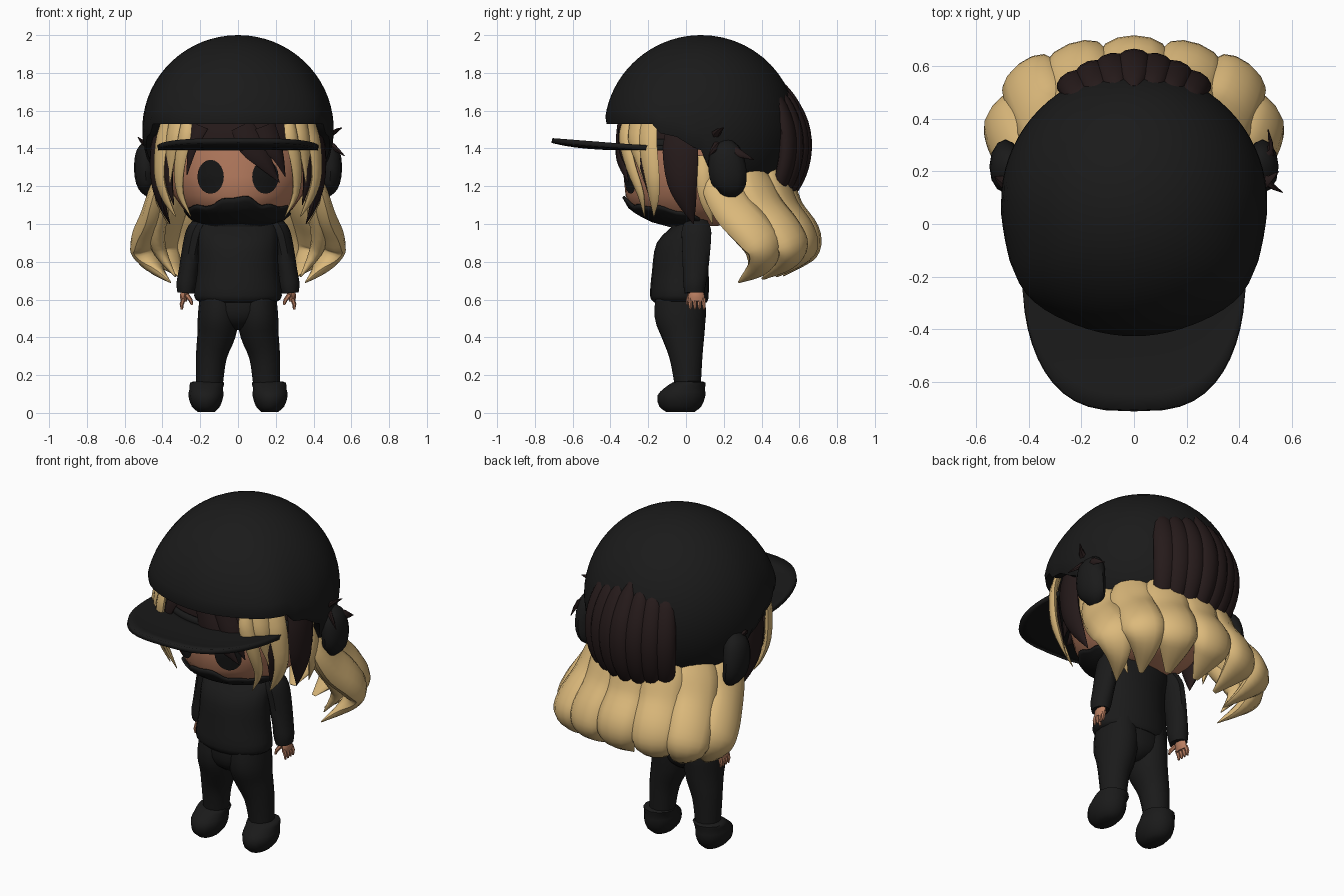
import bpy, bmesh, math
from mathutils import Vector

if "Cube" in bpy.data.objects:
    bpy.data.objects.remove(bpy.data.objects["Cube"])


def material(name, rgb):
    m = bpy.data.materials.new(name)
    m.diffuse_color = (*rgb, 1)
    m.use_nodes = True
    m.node_tree.nodes["Principled BSDF"].inputs["Base Color"].default_value = m.diffuse_color
    return m


BLACK = material("black_cloth", (0.0105, 0.0105, 0.0105))
BROWN = material("dark_brown_hair", (0.019, 0.0105, 0.0105))
BLONDE = material("blonde_hair", (0.72, 0.49, 0.2))
SKIN = material("skin", (0.49, 0.21, 0.12))
EYE = material("eye_black", (0.008, 0.008, 0.008))


def interp(table, t):
    """Piecewise linear lookup in rows of (key, values...)."""
    if t <= table[0][0]:
        return table[0][1:]
    for a, b in zip(table, table[1:]):
        if t <= b[0]:
            k = (t - a[0]) / (b[0] - a[0])
            return tuple(p + (q - p) * k for p, q in zip(a[1:], b[1:]))
    return table[-1][1:]


def finish(name, bm, mat, angle=45):
    bmesh.ops.recalc_face_normals(bm, faces=bm.faces)
    me = bpy.data.meshes.new(name)
    bm.to_mesh(me)
    bm.free()
    me.materials.append(mat)
    ob = bpy.data.objects.new(name, me)
    bpy.context.collection.objects.link(ob)
    bpy.ops.object.select_all(action='DESELECT')
    ob.select_set(True)
    bpy.context.view_layer.objects.active = ob
    bpy.ops.object.shade_smooth_by_angle(angle=math.radians(angle))
    return ob


def spline(rows, steps):
    """Catmull-Rom resample of equal-length tuples."""
    r = [Vector(p) for p in rows]
    r = [2 * r[0] - r[1]] + r + [2 * r[-1] - r[-2]]
    out = []
    for i in range(1, len(r) - 2):
        a, b, c, d = r[i - 1:i + 3]
        for j in range(steps):
            t = j / steps
            out.append(0.5 * (2 * b + (c - a) * t + (2 * a - 5 * b + 4 * c - d) * t * t
                              + (3 * b - a - 3 * c + d) * t ** 3))
    return out + [r[-2]]


def tube(name, rows, mat, sides=10, steps=3, out=None, flat=False):
    """Sweep an ellipse along rows of (x, y, z, half_width, half_thickness)."""
    rows = spline(rows, steps) if steps > 1 else [Vector(r) for r in rows]
    pts = [Vector(r[:3]) for r in rows]
    bm = bmesh.new()
    rings = []
    for i, p in enumerate(pts):
        t = Vector((0, 0, -1)) if flat else pts[min(i + 1, len(pts) - 1)] - pts[max(i - 1, 0)]
        o = Vector(out) if out else Vector((p.x, p.y - 0.05, 0))
        side = t.cross(o).normalized()
        n = side.cross(t).normalized()
        w, th = max(rows[i][3], 0.002), max(rows[i][4], 0.002)
        rings.append([bm.verts.new(p + side * w * math.cos(k * math.tau / sides)
                                   + n * th * math.sin(k * math.tau / sides)) for k in range(sides)])
    for a, b in zip(rings, rings[1:]):
        for k in range(sides):
            bm.faces.new((a[k], a[(k + 1) % sides], b[(k + 1) % sides], b[k]))
    bm.faces.new(rings[0])
    bm.faces.new(rings[-1])
    return finish(name, bm, mat)


def sheet(name, f, nu, nv, mat, thick=0.0):
    """Grid surface f(u, v) with u, v in 0..1."""
    bm = bmesh.new()
    g = [[bm.verts.new(f(i / nu, j / nv)) for j in range(nv + 1)] for i in range(nu + 1)]
    for i in range(nu):
        for j in range(nv):
            bm.faces.new((g[i][j], g[i + 1][j], g[i + 1][j + 1], g[i][j + 1]))
    bmesh.ops.remove_doubles(bm, verts=bm.verts, dist=0.0005)
    ob = finish(name, bm, mat)
    if thick:
        mod = ob.modifiers.new("thickness", 'SOLIDIFY')
        mod.thickness = thick
        mod.offset = 0
    return ob


def limb(name, rows, mat, **kw):
    """Mirrored pair of limb tubes."""
    for s, tag in ((1, "left"), (-1, "right")):
        tube(f"{tag}_{name}", [(s * r[0], *r[1:]) for r in rows], mat, out=(0, -1, 0), **kw)


# Head, face mask and eyes
HEAD = [(0.99, .12, .12), (1.02, .22, .23), (1.08, .29, .33), (1.15, .34, .37), (1.25, .385, .38),
        (1.4, .41, .38), (1.5, .41, .38), (1.6, .36, .34)]
tube("head", [(0, .05, z, rx, ry) for z, rx, ry in HEAD], SKIN, 36, 1, (0, -1, 0), True)


def on_head(a, z, off):
    """Point on the head, a = angle from the front."""
    rx, ry = interp(HEAD, z)
    return (math.sin(a) * (rx + off), .05 - math.cos(a) * (ry + off), z)


def mask(u, v):
    a = math.radians(-95 + 190 * u)
    top = interp([(0, 1.14), (.2, 1.14), (.4, 1.10), (1.0, 1.09), (1.7, 1.03)], abs(a))[0]
    top += .006 * math.sin(a * 14)
    return on_head(a, .99 + (top - .99) * v, .016)


sheet("face_mask", mask, 40, 6, BLACK, .012)


def eye(cx):
    def f(u, v):
        x = cx + .07 * v * math.cos(u * math.tau)
        z = 1.25 + .09 * v * math.sin(u * math.tau)
        return on_head(math.asin(x / (interp(HEAD, z)[0] + .006)), z, .006)
    return f


for s, tag in ((1, "left"), (-1, "right")):
    sheet(tag + "_eye", eye(s * .145), 20, 4, EYE)


# Cap dome, longer at the sides and back, rolled in at its lower edge
def cap(u, v):
    a = u * math.tau
    c, s = math.cos(a), math.sin(a)
    z0 = interp([(-1, 1.53), (-.5, 1.53), (-.46, 1.485), (-.25, 1.46), (-.1, 1.41), (.05, 1.38),
                 (.12, 1.23), (1, 1.2)], s)[0]
    p0 = math.asin((z0 - 1.5) / .5)
    p = p0 + (math.pi / 2 - p0) * max(0, v - .05) / .95
    r = .507 * math.cos(p) * (.9 if v == 0 else .98 if v < .06 else 1)
    r *= 1 + .07 * math.exp(-((s + .65) / .25) ** 2) * math.cos(p) ** 3
    return (c * r, .08 + s * r, 1.5 + .5 * math.sin(p))


sheet("cap_dome", cap, 72, 20, BLACK)


# Hair under the cap, cap band and brim
def band(z0, z1, off):
    return lambda u, v: on_head(math.radians(-110 + 220 * u), z0 + (z1 - z0) * v, off)


sheet("fringe_base", band(1.42, 1.56, .012), 40, 2, BROWN)
sheet("cap_band", band(1.395, 1.45, .02), 40, 1, BLACK, .015)


def brim(u, v):
    a = u * math.pi
    c, s = math.cos(a), math.sin(a)
    xo, yo = math.copysign(abs(c) ** .66, c) * .425, -.2 - .51 * s
    xi, yi = .38 * c, .02 - .34 * s
    return (xi + (xo - xi) * v, yi + (yo - yi) * v, 1.402 + .01 * s * v + .03 * s * v ** 3)


sheet("cap_brim", brim, 24, 6, BLACK, .026)

# Clothes: sweater, sleeves, trousers, shoes
tube("sweater", [(0, -.03, .585, .20, .14), (0, -.035, .62, .232, .155), (0, -.03, .75, .215, .15),
                 (0, -.02, .9, .21, .135), (0, .03, 1.0, .2, .09), (0, .04, 1.06, .1, .06)],
     BLACK, 20, 3, (0, -1, 0), True)
limb("sleeve", [(.18, .055, 1.03, .03, .05), (.215, .055, .97, .052, .08), (.235, .055, .9, .055, .08),
                (.262, .05, .75, .052, .07), (.272, .045, .68, .054, .062), (.276, .045, .635, .045, .055)], BLACK)
tube("hips", [(0, -.03, .62, .2, .135), (0, -.03, .54, .2, .135), (0, -.025, .48, .13, .115), (0, -.02, .44, .03, .06)],
     BLACK, 18, 2, (0, -1, 0), True)
limb("trouser_leg", [(.1, -.03, .64, .10, .13), (.104, -.03, .52, .108, .14), (.114, -.015, .42, .102, .118),
                     (.141, 0, .3, .082, .09), (.152, .01, .14, .07, .07)], BLACK, sides=14)
limb("shoe", [(.168, -.03, .005, .045, .075), (.17, -.03, .035, .075, .112), (.17, -.025, .09, .093, .127),
              (.168, -.008, .13, .088, .108), (.163, .015, .16, .09, .088), (.16, .015, .168, .06, .06)],
     BLACK, steps=2, flat=True, sides=12)

# Hands with four fingers and a thumb
limb("palm", [(.278, .05, .65, .022, .035), (.285, .055, .62, .022, .042), (.288, .055, .59, .016, .042)], SKIN, sides=8)
for k in range(4):
    y = .02 + .024 * k
    limb(f"finger_{k + 1}", [(.288, y, .605, .012, .012), (.298, y + .003, .575, .011, .011),
                             (.297, y + .004, .548, .006, .006)], SKIN, sides=6, steps=1)
limb("thumb", [(.272, .02, .625, .013, .013), (.25, .008, .595, .011, .011), (.243, .006, .572, .006, .006)],
     SKIN, sides=6, steps=1)

# Hair ties beside the head
limb("hair_tie", [(.46, .2, 1.44, .02, .04), (.48, .21, 1.38, .058, .085), (.49, .22, 1.28, .06, .1),
                  (.48, .23, 1.2, .05, .085), (.46, .22, 1.15, .02, .04)], BLACK, sides=12)

# Long wavy locks fanned around the back
ANGLES = [8, 36, 63, 90, 117, 144, 172]
for k, deg in enumerate(ANGLES):
    c, s = math.cos(math.radians(deg)), math.sin(math.radians(deg))
    rows = []
    for r, push, z, w, th in ((.38, 0, 1.29, .08, .04), (.405, .02, 1.2, .115, .055), (.44, .07, 1.08, .115, .065),
                              (.485, .17, .96, .115, .068), (.495, .23, .87, .105, .06),
                              (.45, .21, .77, .07, .04), (.36, .11, .685, .003, .003)):
        zz = z + .04 * s * (z < .8)
        bulge = .035 * s ** 6 * (z < 1.0)
        rows.append((c * r, .12 + s * r + push * c * c + bulge, zz, w + .015 * s, th))
    tube(f"back_lock_{k + 1}", rows, BLONDE, 12, 4)
limb("inner_lock", [(.37, .14, 1.27, .04, .06), (.40, .2, 1.1, .04, .06), (.43, .3, .95, .045, .055),
                    (.41, .36, .85, .035, .045), (.33, .34, .72, .003, .003)], BLONDE)

# Gathered dark hair bulging out of the cap back
for k in range(7):
    a = math.radians(90 + (k - 3) * 9)
    e = 1 - .018 * abs(k - 3)
    rows = [(math.cos(a) * r * e, .08 + math.sin(a) * r * e, z, w, th) for r, z, w, th in
            ((.43, 1.73 - .02 * abs(k - 3), .02, .02), (.475, 1.65, .05, .035), (.53, 1.53, .062, .04),
             (.545, 1.4, .064, .042), (.52, 1.27, .058, .04), (.465, 1.17, .04, .035), (.41, 1.12, .01, .01))]
    tube(f"gathered_hair_{k + 1}", rows, BROWN, 12, 3)

# Face-framing locks on both sides
FRAME = [
    ("front_streak", BLONDE, [(.27, -.31, 1.55, .035, .02), (.285, -.325, 1.45, .042, .022),
                              (.31, -.29, 1.3, .035, .02), (.305, -.24, 1.16, .022, .016), (.25, -.22, 1.04, .002, .002)]),
    ("middle_streak", BLONDE, [(.33, -.26, 1.55, .05, .02), (.345, -.27, 1.45, .05, .02),
                               (.355, -.25, 1.36, .035, .018), (.36, -.22, 1.22, .002, .002)]),
    ("temple_streak", BLONDE, [(.375, -.2, 1.53, .06, .02), (.405, -.2, 1.42, .055, .022),
                               (.415, -.18, 1.25, .045, .02), (.38, -.17, 1.13, .03, .015), (.33, -.17, 1.04, .002, .002)]),
    ("cheek_lock", BROWN, [(.34, -.24, 1.53, .05, .02), (.36, -.235, 1.4, .045, .02),
                           (.37, -.2, 1.25, .035, .02), (.34, -.18, 1.1, .002, .002)]),
    ("side_lock", BROWN, [(.42, -.03, 1.5, .08, .02), (.435, -.03, 1.38, .095, .028),
                          (.43, -.02, 1.22, .08, .03), (.40, .01, 1.1, .045, .02), (.36, .04, 1.0, .002, .002)]),
    ("ear_streak", BLONDE, [(.41, .1, 1.36, .04, .02), (.425, .1, 1.25, .05, .025),
                            (.415, .11, 1.12, .035, .02), (.37, .14, 1.0, .002, .002)]),
]
for name, mat, rows in FRAME:
    for s, tag in ((1, "left"), (-1, "right")):
        tube(f"{tag}_{name}", [(s * r[0], *r[1:]) for r in rows], mat, 8, 3)

# Fringe swept over one eye, and short fringe tips
tube("swept_fringe", [(.02, -.345, 1.52, .06, .02), (.07, -.352, 1.42, .07, .02), (.14, -.34, 1.33, .045, .016),
                      (.22, -.305, 1.22, .002, .002)], BROWN, 8, 3)
tube("swept_fringe_outer", [(.14, -.33, 1.52, .06, .02), (.18, -.33, 1.42, .055, .02), (.22, -.315, 1.34, .03, .015),
                            (.25, -.29, 1.25, .002, .002)], BROWN, 8, 3)
tube("short_fringe", [(-.2, -.31, 1.52, .05, .02), (-.24, -.312, 1.42, .035, .018), (-.27, -.29, 1.26, .002, .002)], BROWN, 8, 3)

# Loose spiky tufts by the hair ties
TUFTS = [((.45, .2, 1.42), (.5, .16, 1.41), (.565, .12, 1.36)), ((.46, .22, 1.41), (.52, .27, 1.38), (.51, .36, 1.34)),
         ((.45, .15, 1.43), (.5, .16, 1.48), (.55, .2, 1.51)), ((-.45, .15, 1.42), (-.5, .16, 1.43), (-.53, .18, 1.46))]
for k, (a, b, c) in enumerate(TUFTS):
    tube(f"tuft_{k + 1}", [(*a, .03, .02), (*b, .024, .014), (*c, .002, .002)], BROWN, 6, 2)
